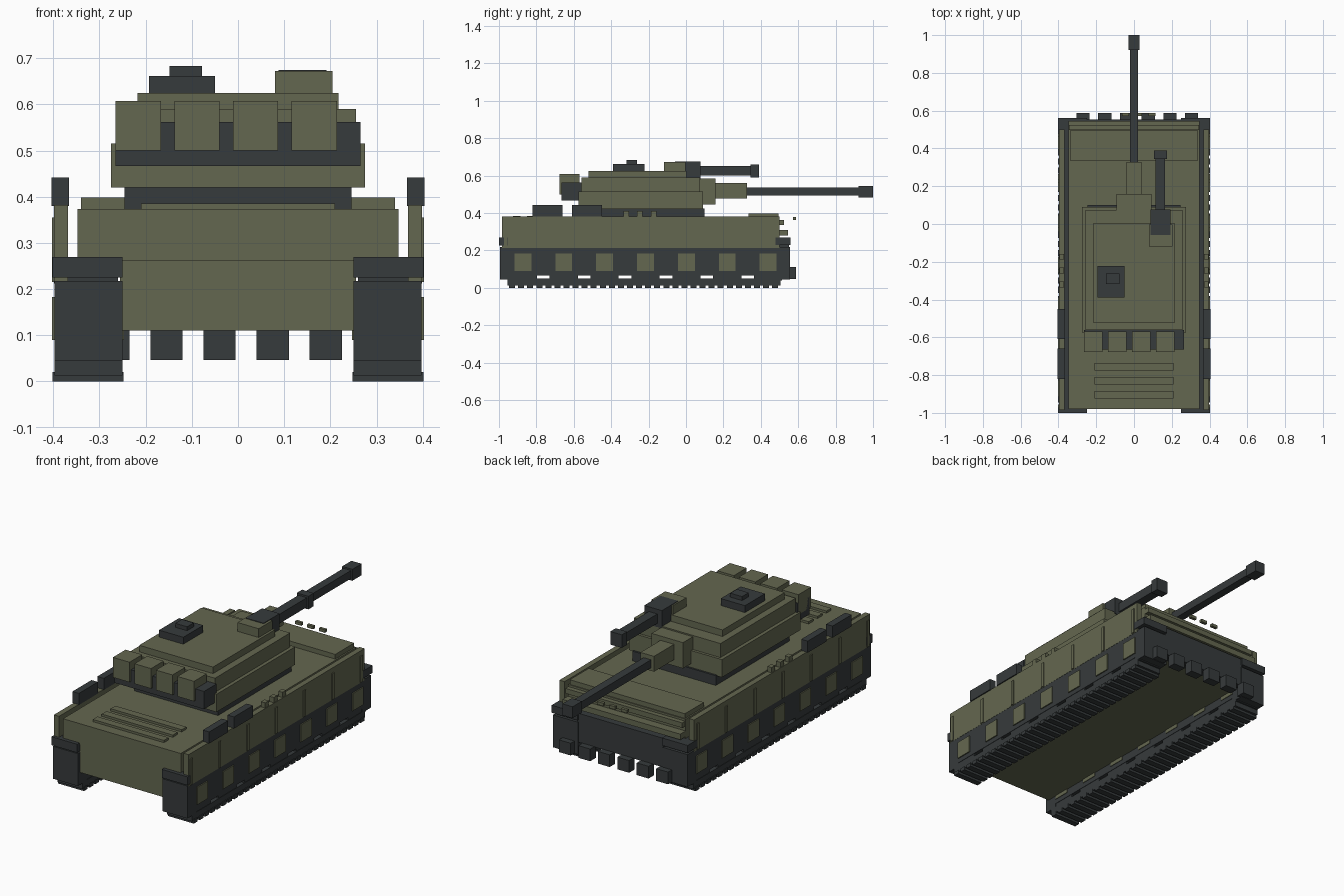
import bpy, bmesh
from mathutils import Matrix, Vector

if "Cube" in bpy.data.objects:
    bpy.data.objects.remove(bpy.data.objects["Cube"])


def material(name, rgb):
    m = bpy.data.materials.new(name)
    m.use_nodes = True
    m.diffuse_color = (*rgb, 1)
    bsdf = m.node_tree.nodes["Principled BSDF"]
    bsdf.inputs["Base Color"].default_value = (*rgb, 1)
    bsdf.inputs["Roughness"].default_value = 0.8
    return m


OLIVE = material("olive paint", (0.127, 0.136, 0.080))
DARK = material("dark steel", (0.037, 0.043, 0.045))


def part(name, mat, *boxes):
    """One object from boxes given as (x range, y range, z range)."""
    bm = bmesh.new()
    for ranges in boxes:
        low, high = (Vector(v) for v in zip(*ranges))
        size = high - low
        place = Matrix.Translation((low + high) / 2) @ Matrix.Diagonal((*size, 1))
        bmesh.ops.create_cube(bm, size=1, matrix=place)
    mesh = bpy.data.meshes.new(name)
    bm.to_mesh(mesh)
    bm.free()
    mesh.materials.append(mat)
    ob = bpy.data.objects.new(name, mesh)
    bpy.context.scene.collection.objects.link(ob)
    return ob


def pair(name, mat, *boxes):
    """Boxes modelled on the +x side and mirrored to the other."""
    ob = part(name, mat, *boxes)
    ob.modifiers.new("Mirror", "MIRROR").use_axis = (True, False, False)
    return ob


def sym(half):
    return (-half, half)


def around(centre, half):
    return (centre - half, centre + half)


# Hull
part("lower_hull", OLIVE, (sym(0.255), (-0.975, 0.50), (0.11, 0.262)))
part("upper_hull", OLIVE, (sym(0.348), (-0.98, 0.50), (0.262, 0.373)))
part("front_lip", OLIVE, (sym(0.345), (0.49, 0.525), (0.335, 0.362)))
part("front_ledge", OLIVE, (sym(0.348), (0.49, 0.545), (0.28, 0.31)))
part("front_deck_plate", OLIVE, (sym(0.34), (0.335, 0.495), (0.37, 0.398)))
part("front_panel", DARK, (sym(0.255), (0.49, 0.552), (0.11, 0.265)))
part("front_teeth", DARK, *[(around(-0.27 + 0.115 * i, 0.035), (0.54, 0.587), (0.047, 0.112))
                            for i in range(6)])
part("front_hooks", OLIVE, *[(around(0.025 + 0.07 * i, 0.018), around(0.58, 0.008), around(0.37, 0.008))
                             for i in (-1, 0, 1)])
part("engine_grille", OLIVE, *[(sym(0.21), around(-0.755 - 0.075 * i, 0.02), (0.37, 0.385))
                               for i in range(3)])

# Running gear
WHEELS = [-0.872 + 0.2185 * i for i in range(7)]
TRACK = (0.25, 0.397)
pair("track_side", DARK, (TRACK, (-0.995, 0.555), (0.066, 0.218)))
pair("road_wheels", DARK, *[((0.252, 0.395), around(y, 0.075), (0.04, 0.10)) for y in WHEELS])
pair("wheel_hubs", OLIVE, *[((0.247, 0.403), around(y, 0.045), (0.09, 0.183)) for y in WHEELS])
pair("track_ends", DARK, (TRACK, (-0.995, -0.92), (0.045, 0.10)), (TRACK, (0.48, 0.555), (0.045, 0.10)))
pair("track_bottom", DARK, (TRACK, (-0.955, 0.505), (0.013, 0.05)))
pair("track_links", DARK, *[((0.248, 0.402), around(-0.93 + 0.0485 * i, 0.016), (0, 0.02))
                            for i in range(30)])
pair("fenders", DARK, ((0.25, 0.402), (-1.0, -0.955), (0.225, 0.27)),
     ((0.25, 0.402), (0.475, 0.56), (0.23, 0.27)),
     ((0.26, 0.37), (-0.96, 0.48), (0.21, 0.265)))

# Side skirts with their fittings
pair("side_skirt", OLIVE, ((0.368, 0.398), (-0.985, 0.50), (0.212, 0.382)))
pair("skirt_ribs", OLIVE, *[((0.39, 0.403), around(-0.965 + 0.239 * i, 0.009), (0.215, 0.355))
                            for i in range(7)])
pair("skirt_boxes", DARK, ((0.366, 0.404), (-0.82, -0.66), (0.38, 0.442)),
     ((0.366, 0.404), (-0.61, -0.45), (0.38, 0.442)))
pair("skirt_clasps", OLIVE, *[((0.37, 0.395), around(-0.32 + 0.0735 * i, 0.015), (0.375, 0.41))
                              for i in range(3)])

# Turret
part("turret_ring", DARK, (sym(0.246), (-0.52, 0.10), (0.37, 0.425)))
part("turret_base", OLIVE, (sym(0.275), (-0.575, 0.09), (0.42, 0.515)))
part("turret_body", OLIVE, (sym(0.256), (-0.56, 0.075), (0.51, 0.59)))
part("turret_roof", OLIVE, (sym(0.218), (-0.522, 0.003), (0.585, 0.625)))
part("rear_rack", DARK, (sym(0.265), (-0.665, -0.56), (0.467, 0.562)))
part("stowage_boxes", OLIVE, *[(around(-0.216 + 0.127 * i, 0.049), (-0.677, -0.57), (0.50, 0.607))
                               for i in range(4)])
part("hatch", DARK, ((-0.193, -0.05), (-0.39, -0.222), (0.62, 0.662)),
     ((-0.148, -0.078), (-0.318, -0.262), (0.655, 0.683)))

# Main gun
part("mantlet", OLIVE, (sym(0.093), (0.0, 0.158), (0.445, 0.583)))
part("gun_sleeve", OLIVE, (sym(0.04), (0.15, 0.327), (0.478, 0.56)))
part("gun_barrel", DARK, (sym(0.022), (0.32, 0.95), (0.494, 0.537)))
part("gun_muzzle", DARK, (sym(0.03), (0.922, 1.0), (0.484, 0.545)))

# Roof gun
part("roof_gun_mount", OLIVE, ((0.08, 0.205), (-0.118, -0.003), (0.60, 0.672)))
part("roof_gun_body", DARK, ((0.088, 0.192), (-0.058, 0.078), (0.58, 0.675)))
part("roof_gun_barrel", DARK, ((0.115, 0.165), (0.07, 0.36), (0.60, 0.65)))
part("roof_gun_muzzle", DARK, ((0.106, 0.174), (0.345, 0.39), (0.59, 0.66)))
